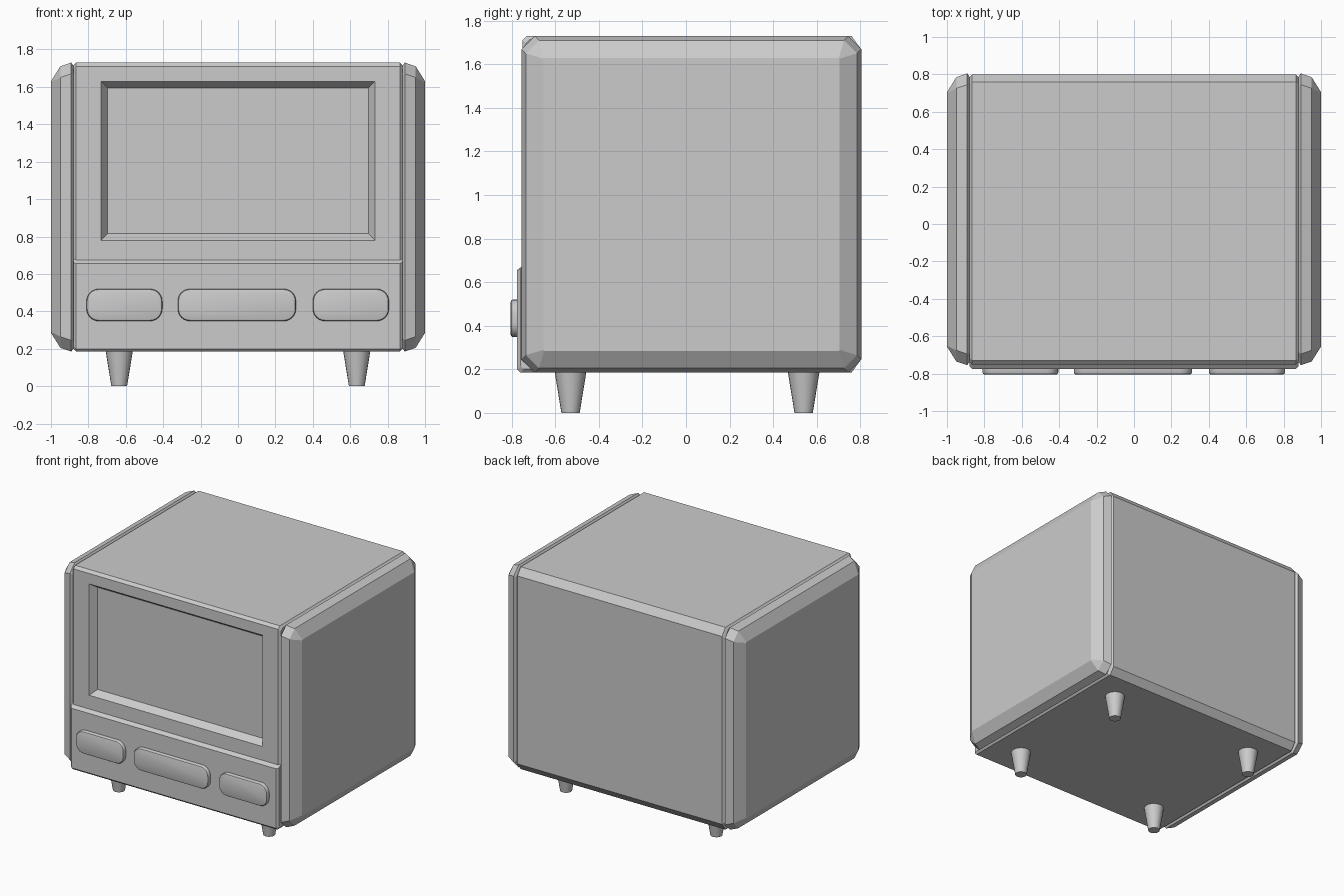
import bpy, bmesh, math
from mathutils import Vector

cube = bpy.data.objects.get("Cube")
if cube:
    bpy.data.objects.remove(cube, do_unlink=True)

grey = bpy.data.materials.new("light grey")
grey.use_nodes = True
grey.diffuse_color = (0.6, 0.6, 0.6, 1)
grey.node_tree.nodes["Principled BSDF"].inputs["Base Color"].default_value = (0.6, 0.6, 0.6, 1)


def finish(bm, name, smooth=False):
    bmesh.ops.recalc_face_normals(bm, faces=bm.faces)
    mesh = bpy.data.meshes.new(name)
    bm.to_mesh(mesh)
    bm.free()
    mesh.materials.append(grey)
    obj = bpy.data.objects.new(name, mesh)
    bpy.context.collection.objects.link(obj)
    if smooth:
        bpy.ops.object.select_all(action='DESELECT')
        obj.select_set(True)
        bpy.context.view_layer.objects.active = obj
        bpy.ops.object.shade_smooth_by_angle(angle=math.radians(35))
    return obj


def loft(rings):
    """Skin a list of equal-length point rings and cap both ends."""
    bm = bmesh.new()
    loops = [[bm.verts.new(p) for p in ring] for ring in rings]
    n = len(loops[0])
    for a, b in zip(loops, loops[1:]):
        for i in range(n):
            j = (i + 1) % n
            bm.faces.new((a[i], a[j], b[j], b[i]))
    bm.faces.new(loops[0])
    bm.faces.new(loops[-1])
    bmesh.ops.recalc_face_normals(bm, faces=bm.faces)
    return bm


def rounded_rect(u0, u1, v0, v1, r, steps):
    """Rectangle outline with rounded corners; one step gives a chamfer."""
    pts = []
    corners = ((u1 - r, v1 - r), (u0 + r, v1 - r), (u0 + r, v0 + r), (u1 - r, v0 + r))
    for k, (cu, cv) in enumerate(corners):
        for s in range(steps + 1):
            a = math.pi / 2 * (k + s / steps)
            pts.append((cu + r * math.cos(a), cv + r * math.sin(a)))
    return pts


# Cabinet: side profile with a raised control panel, drawn across the width
profile = [(-0.76, 0.185), (-0.775, 0.2), (-0.775, 0.655), (-0.75, 0.675),
           (-0.75, 1.71), (-0.73, 1.73), (0.76, 1.73), (0.8, 1.675),
           (0.8, 0.24), (0.76, 0.185)]
rings = []
for x, s in ((-0.88, 0.98), (-0.865, 1), (0.865, 1), (0.88, 0.98)):
    rings.append([(x, y * s, 0.96 + (z - 0.96) * s) for y, z in profile])
body = loft(rings)

# Recessed screen with sloping surround
screen = max((f for f in body.faces if f.normal.y < -0.99), key=lambda f: f.calc_area())
for half, z0, z1, y in ((0.732, 0.78, 1.63, -0.75), (0.697, 0.815, 1.595, -0.70)):
    bmesh.ops.inset_region(body, faces=[screen], thickness=0.01)
    mid = screen.calc_center_median()
    for v in screen.verts:
        v.co = Vector((math.copysign(half, v.co.x), y, z1 if v.co.z > mid.z else z0))
finish(body, "cabinet")

# Side panels: bevelled plates with a narrow groove next to the cabinet
for name, side in (("left_side_panel", 1), ("right_side_panel", -1)):
    rings = []
    for x, inset, cut in ((0.87, 0.03, 0.05), (0.892, 0, 0.06), (0.95, 0.02, 0.06), (1, 0.1, 0.004)):
        outline = rounded_rect(-0.755 + inset, 0.805 - inset, 0.185 + inset, 1.73 - inset, cut, 1)
        rings.append([(side * x, y, z) for y, z in outline])
    finish(loft(rings), name)

# Control buttons
for name, x0, x1 in (("right_button", -0.81, -0.405),
                     ("middle_button", -0.322, 0.31),
                     ("left_button", 0.4, 0.807)):
    rings = []
    for y, inset in ((-0.77, 0), (-0.795, 0), (-0.802, 0.004), (-0.805, 0.012)):
        outline = rounded_rect(x0 + inset, x1 - inset, 0.348 + inset, 0.52 - inset, 0.065 - inset, 6)
        rings.append([(x, y, z) for x, z in outline])
    finish(loft(rings), name, smooth=True)

# Tapered feet
for depth, y in (("front", -0.53), ("back", 0.54)):
    for label, x in (("left", 0.635), ("right", -0.635)):
        rings = []
        for z, r in ((0, 0.042), (0.19, 0.073)):
            rings.append([(x + r * math.cos(math.tau * i / 20), y + r * math.sin(math.tau * i / 20), z)
                          for i in range(20)])
        finish(loft(rings), depth + "_" + label + "_foot", smooth=True)
